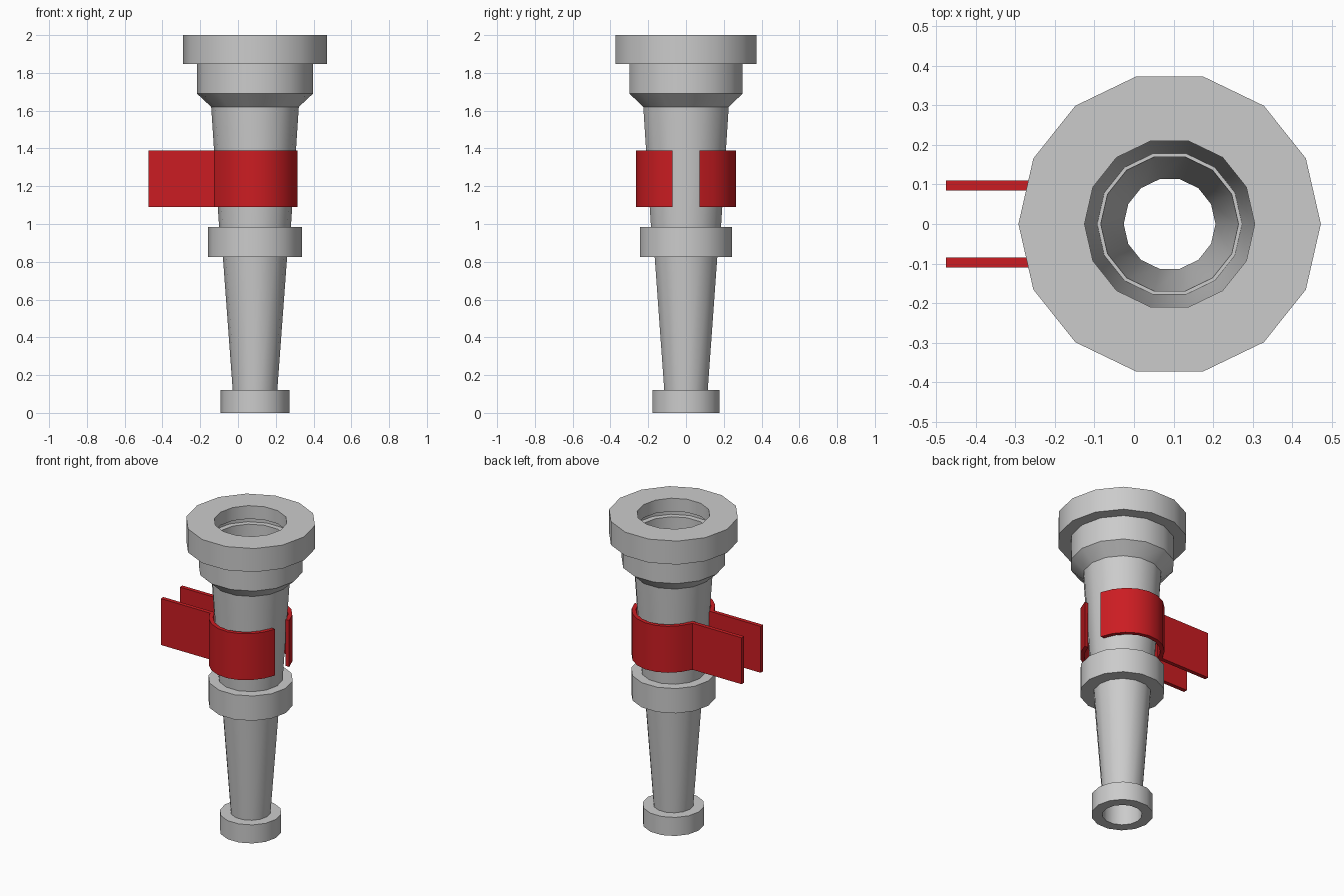
import bpy
import bmesh
from math import cos, sin, pi, radians

if "Cube" in bpy.data.objects:
    bpy.data.objects.remove(bpy.data.objects["Cube"])

AXIS_X = 0.09
SIDES = 14


def finish(name, bm, angle=30):
    bmesh.ops.recalc_face_normals(bm, faces=bm.faces[:])
    mesh = bpy.data.meshes.new(name)
    bm.to_mesh(mesh)
    bm.free()
    ob = bpy.data.objects.new(name, mesh)
    bpy.context.collection.objects.link(ob)
    bpy.ops.object.select_all(action='DESELECT')
    ob.select_set(True)
    bpy.context.view_layer.objects.active = ob
    bpy.ops.object.shade_smooth_by_angle(angle=radians(angle))
    return ob


def lathe(name, profile):
    """Revolve a closed (radius, z) profile around the nozzle axis."""
    bm = bmesh.new()
    rings = []
    for i in range(SIDES):
        a = 2 * pi * i / SIDES
        rings.append([bm.verts.new((AXIS_X + r * cos(a), r * sin(a), z)) for r, z in profile])
    n = len(profile)
    for i in range(SIDES):
        p, q = rings[i], rings[(i + 1) % SIDES]
        for k in range(n):
            m = (k + 1) % n
            bm.faces.new((p[k], q[k], q[m], p[m]))
    return finish(name, bm)


# Hollow nozzle: outside from tip to coupling, then back down the bore
outer = [(0.182, 0), (0.182, 0.12), (0.118, 0.12), (0.17, 0.825), (0.25, 0.825),
         (0.25, 0.985), (0.19, 0.985), (0.232, 1.62), (0.307, 1.69), (0.307, 1.848),
         (0.382, 1.848), (0.382, 2.0)]
bore = [(0.215, 2.0), (0.215, 1.915), (0.25, 1.915), (0.25, 1.88), (0.215, 1.88),
        (0.215, 1.62), (0.183, 0.985), (0.174, 0.985), (0.116, 0.12), (0.117, 0)]
lathe("nozzle_body", outer + bore)

# Clip: two mirrored halves, each a curved jaw with a straight arm
red = bpy.data.materials.new("clip_red")
red.diffuse_color = (0.6, 0.012, 0.016, 1)
red.use_nodes = True
red.node_tree.nodes["Principled BSDF"].inputs["Base Color"].default_value = red.diffuse_color


def jaw(rx, ry, start, end, steps=8):
    angles = [radians(start + (end - start) * i / steps) for i in range(steps + 1)]
    return [(AXIS_X + rx * cos(a), ry * sin(a)) for a in angles]


def clip_half(name, side):
    outside = jaw(0.235, 0.265, 15.8, 155.5) + [(-0.475, 0.11)]
    inside = jaw(0.21, 0.24, 17.4, 159.3) + [(-0.475, 0.084)]
    bm = bmesh.new()
    faces = []
    o = [bm.verts.new((x, side * y, 1.09)) for x, y in outside]
    i = [bm.verts.new((x, side * y, 1.09)) for x, y in inside]
    for k in range(len(o) - 1):
        faces.append(bm.faces.new((o[k], o[k + 1], i[k + 1], i[k])))
    top = bmesh.ops.extrude_face_region(bm, geom=faces)["geom"]
    bmesh.ops.translate(bm, vec=(0, 0, 0.3),
                        verts=[v for v in top if isinstance(v, bmesh.types.BMVert)])
    ob = finish(name, bm)
    ob.data.materials.append(red)


clip_half("clip_back", 1)
clip_half("clip_front", -1)
